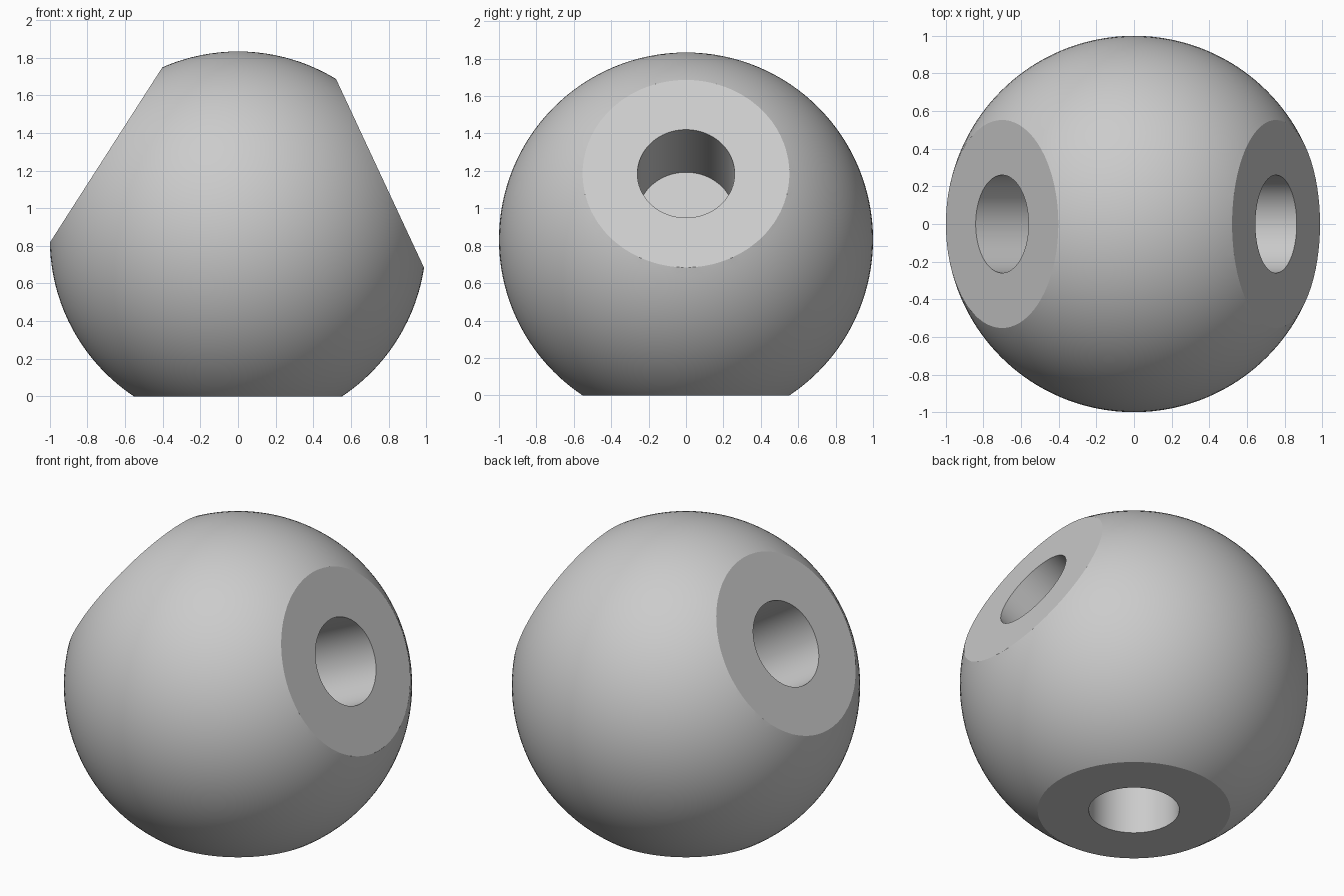
import bpy
import math
from mathutils import Vector

if "Cube" in bpy.data.objects:
    bpy.data.objects.remove(bpy.data.objects["Cube"])

CENTRE = Vector((0, 0, 0.833))
FLAT = 0.833      # distance from ball centre to each flat
HOLE_R = 0.26
HOLE_DEPTH = 0.54

grey = bpy.data.materials.new("plain_grey")
grey.use_nodes = True
colour = (0.6, 0.6, 0.6, 1)
grey.diffuse_color = colour
grey.node_tree.nodes["Principled BSDF"].inputs["Base Color"].default_value = colour

# Ball
bpy.ops.mesh.primitive_uv_sphere_add(segments=128, ring_count=64, radius=1, location=CENTRE)
ball = bpy.context.object
ball.name = "connector_ball"
ball.data.materials.append(grey)


def cut(name, direction, radius, start, end):
    """Subtract a cylinder lying along a direction from the ball centre."""
    bpy.ops.mesh.primitive_cylinder_add(
        vertices=96, radius=radius, depth=end - start,
        location=CENTRE + direction * (start + end) / 2,
        rotation=direction.to_track_quat("Z", "Y").to_euler())
    cutter = bpy.context.object
    cutter.name = name
    cutter.data.materials.append(grey)
    bpy.context.view_layer.objects.active = ball
    mod = ball.modifiers.new(name, "BOOLEAN")
    mod.operation = "DIFFERENCE"
    mod.solver = "EXACT"
    mod.object = cutter
    bpy.ops.object.modifier_apply(modifier=name)
    bpy.data.objects.remove(cutter)


# Flats with blind sockets: base, +x side, -x side
for label, degrees in (("base", -90), ("left", 25), ("right", 180 - 32.7)):
    a = math.radians(degrees)
    axis = Vector((math.cos(a), 0, math.sin(a)))
    cut(label + "_flat", axis, 1.2, FLAT, 1.5)
    cut(label + "_socket", axis, HOLE_R, FLAT - HOLE_DEPTH, 1.4)

# Smooth ball and bores, crisp rims
bpy.ops.object.select_all(action="DESELECT")
ball.select_set(True)
bpy.context.view_layer.objects.active = ball
bpy.ops.object.shade_smooth_by_angle(angle=math.radians(30))
